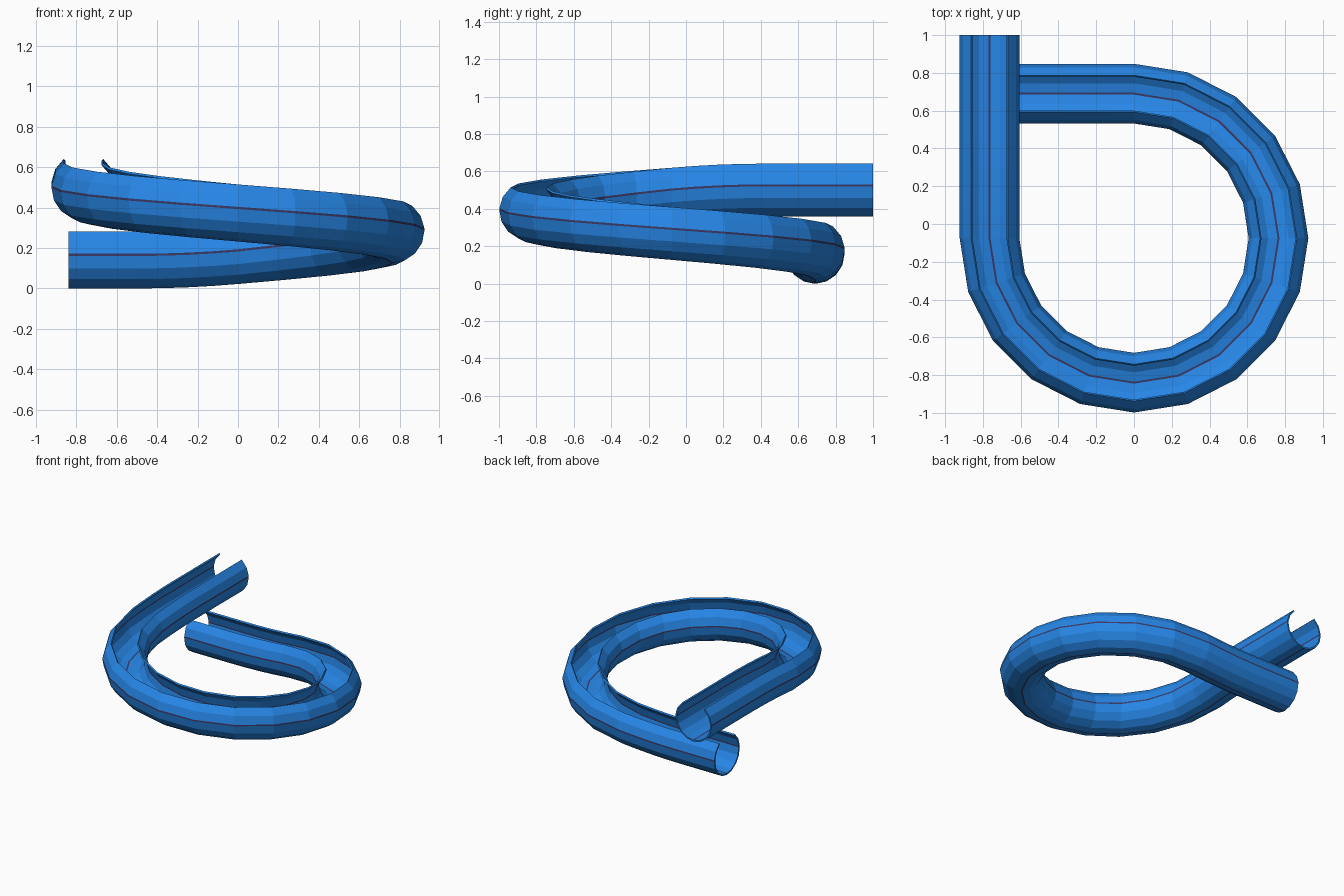
import bpy, bmesh, math
from mathutils import Vector

if "Cube" in bpy.data.objects:
    bpy.data.objects.remove(bpy.data.objects["Cube"])

R = 0.765          # bend radius of the slide
CY = -0.075        # bend centre in y
TUBE = 0.158       # outer radius of the trough
WALL = 0.012       # wall thickness
X_START, Y_END = -0.84, 1.0
EASE, SLOPE, Z0 = 0.5, 0.0875, 0.158
ARC = 1.5 * math.pi * R

# Height along the path: level, eased into a steady climb, level again
def climb(s):
    if s < -EASE:
        return 0.0
    if s < 0:
        return 0.5 * SLOPE / EASE * (s + EASE) ** 2
    if s < ARC:
        return SLOPE * (0.5 * EASE + s)
    t = min(s - ARC, EASE)
    return SLOPE * (0.5 * EASE + ARC + t - 0.5 * t * t / EASE)

# Path stations: (x, y, outward direction, distance along path)
stations = []
for s in (X_START, -0.5, -0.375, -0.25, -0.125):
    stations.append((s, CY + R, Vector((0, 1, 0)), s))
for i in range(16):
    a = math.pi / 2 - math.radians(18 * i)
    d = Vector((math.cos(a), math.sin(a), 0))
    stations.append((R * d.x, CY + R * d.y, d, R * math.radians(18 * i)))
for t in (0.125, 0.25, 0.375, 0.5, Y_END - CY):
    stations.append((-R, CY + t, Vector((-1, 0, 0)), ARC + t))

# Open-topped round section: outer wall, then back along the inner wall
degrees = [52, 28, 5, 1, -22, -45, -68, -88, -92, -112, -135, -158, -181, -185, -208, -232]
stripe_starts = (5, -88, -181)      # narrow painted lines on both sides and the bottom
N = len(degrees) - 1
angles = [math.radians(d) for d in degrees]
section = [(TUBE * math.cos(a), TUBE * math.sin(a)) for a in angles]
section += [((TUBE - WALL) * math.cos(a), (TUBE - WALL) * math.sin(a)) for a in reversed(angles)]
M = len(section)
outer = [degrees.index(d) for d in stripe_starts]
striped = set(outer) | {M - 2 - k for k in outer}

# Sweep the section along the path
bm = bmesh.new()
rings = []
for x, y, out, s in stations:
    c = Vector((x, y, Z0 + climb(s)))
    rings.append([bm.verts.new(c + out * u + Vector((0, 0, v))) for u, v in section])
for r0, r1 in zip(rings, rings[1:]):
    for k in range(M):
        j = (k + 1) % M
        face = bm.faces.new((r0[k], r0[j], r1[j], r1[k]))
        face.material_index = 1 if k in striped else 0
# End rims
for ring in (rings[0], rings[-1]):
    for k in range(N):
        bm.faces.new((ring[k], ring[k + 1], ring[M - 2 - k], ring[M - 1 - k]))
bmesh.ops.recalc_face_normals(bm, faces=bm.faces)

mesh = bpy.data.meshes.new("slide_trough")
bm.to_mesh(mesh)
bm.free()
for name, colour in (("slide blue", (0.02, 0.24, 0.8, 1)), ("dark line", (0.04, 0.04, 0.13, 1))):
    mat = bpy.data.materials.new(name)
    mat.diffuse_color = colour
    mat.use_nodes = True
    mat.node_tree.nodes["Principled BSDF"].inputs["Base Color"].default_value = mat.diffuse_color
    mesh.materials.append(mat)
bpy.context.collection.objects.link(bpy.data.objects.new("slide_trough", mesh))
